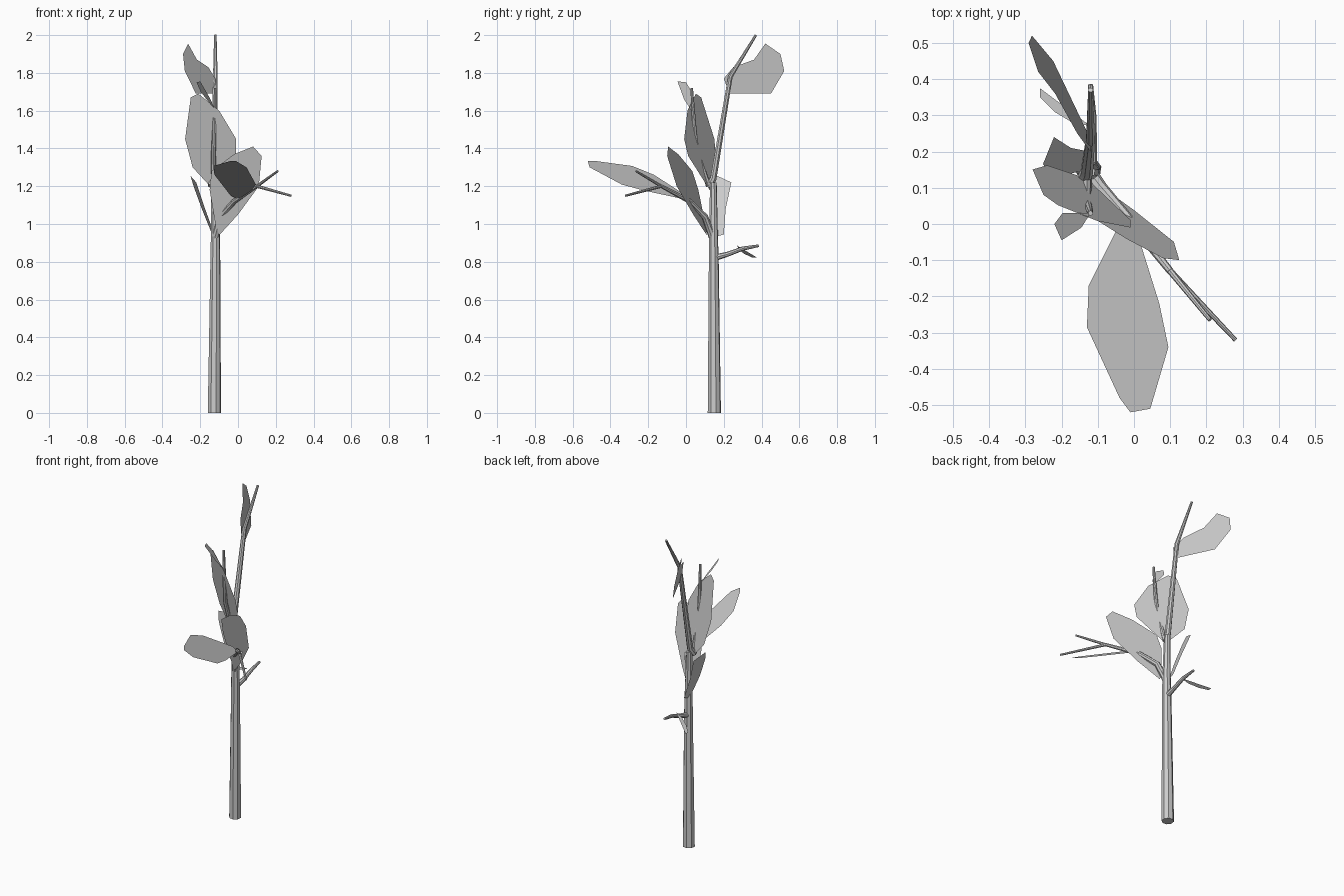
import bpy

cube = bpy.data.objects.get("Cube")
if cube:
    bpy.data.objects.remove(cube, do_unlink=True)

# One plain grey for bark and foliage
grey = bpy.data.materials.new("plain_grey")
grey.use_nodes = True
colour = (0.6, 0.6, 0.6, 1.0)
grey.diffuse_color = colour
grey.node_tree.nodes["Principled BSDF"].inputs["Base Color"].default_value = colour


def branch(name, points):
    """Tapered eight-sided tube; each point is x, y, z, radius."""
    curve = bpy.data.curves.new(name, "CURVE")
    curve.dimensions = "3D"
    curve.bevel_depth = 1.0
    curve.bevel_resolution = 2
    curve.use_fill_caps = True
    spline = curve.splines.new("POLY")
    spline.points.add(len(points) - 1)
    for target, (x, y, z, radius) in zip(spline.points, points):
        target.co = (x, y, z, 1)
        target.radius = radius
    obj = bpy.data.objects.new(name, curve)
    bpy.context.collection.objects.link(obj)
    bpy.ops.object.select_all(action="DESELECT")
    bpy.context.view_layer.objects.active = obj
    obj.select_set(True)
    bpy.ops.object.convert(target="MESH")
    obj = bpy.context.object
    obj.data.materials.clear()
    obj.data.materials.append(grey)
    bpy.ops.object.shade_smooth_by_angle()


def leaf(name, outline, place):
    """Flat leaf: a two-axis outline laid onto a tilted plane."""
    mesh = bpy.data.meshes.new(name)
    corners = [place(u, v) for u, v in outline]
    mesh.from_pydata(corners, [], [list(range(len(corners)))])
    mesh.materials.append(grey)
    obj = bpy.data.objects.new(name, mesh)
    bpy.context.collection.objects.link(obj)


# Trunk and the tall leader that bends back at the tip
branch("trunk", [(-.125, .15, 0, .036), (-.12, .147, .8, .027),
                 (-.12, .145, .96, .024), (-.125, .145, 1.22, .018)])
branch("leader", [(-.14, .12, 1.2, .02), (-.13, .145, 1.24, .018),
                  (-.12, .235, 1.78, .013), (-.12, .37, 2, .007)])

# Low twig pointing backward
branch("low_twig", [(-.12, .145, .82, .018), (-.115, .22, .84, .013),
                    (-.115, .3, .87, .011), (-.12, .385, .885, .007)])

# Forked branch reaching forward
fork = (.1, -.13, 1.2)
branch("forked_branch", [(-.12, .14, .93, .02), (-.09, .1, 1.04, .017),
                         (-.02, .02, 1.12, .014), (*fork, .01)])
branch("fork_upper", [(*fork, .009), (.21, -.265, 1.28, .006)])
branch("fork_lower", [(*fork, .009), (.28, -.32, 1.15, .006)])

# Slim upright shoot
branch("upright_shoot", [(-.13, .12, 1.2, .014), (-.13, .06, 1.38, .012),
                         (-.125, .045, 1.5, .011), (-.12, .03, 1.72, .007)])

# Leaf spreading to the front, outlined in plan
leaf("front_leaf",
     [(-.04, 0), (-.125, -.17), (-.13, -.285), (-.04, -.48), (-.01, -.52),
      (.045, -.51), (.095, -.34), (.07, -.22), (.02, -.06), (0, 0)],
     lambda x, y: (x, y, 1.13 - .53 * x - .38 * y))

# Large upright leaves, outlined in elevation
leaf("left_leaf",
     [(-.1, .94), (0, 1.05), (.11, 1.2), (.125, 1.36), (.08, 1.41),
      (-.02, 1.37), (-.14, 1.28), (-.15, 1.18), (-.12, 1)],
     lambda x, z: (x, .327 - .42 * x - .275 * z, z))
leaf("right_leaf",
     [(-.13, 1.18), (-.01, 1.36), (-.01, 1.45), (-.1, 1.6), (-.21, 1.69),
      (-.25, 1.67), (-.28, 1.45), (-.24, 1.3)],
     lambda x, z: (x, .328 - .593 * x - .237 * z, z))

# Steep leaves, outlined from the side
leaf("top_leaf",
     [(.2, 1.77), (.23, 1.69), (.45, 1.69), (.52, 1.81), (.5, 1.9),
      (.42, 1.955), (.36, 1.87), (.25, 1.83)],
     lambda y, z: (.347 - .478 * y - .21 * z, y, z))
leaf("back_leaf",
     [(.15, .93), (.2, .945), (.21, 1.08), (.24, 1.22), (.165, 1.255),
      (.145, 1.2), (.135, 1.08)],
     lambda y, z: (.19 + .23 * y - .382 * z, y, z))
leaf("small_leaf",
     [(.03, 1.6), (-.01, 1.66), (-.045, 1.755), (0, 1.75), (.03, 1.7)],
     lambda y, z: (1.131 - .53 * y - .772 * z, y, z))

# Narrow leaf on the low twig, outlined in plan
leaf("twig_leaf",
     [(-.12, .27), (-.17, .28), (-.22, .31), (-.26, .35), (-.26, .375),
      (-.2, .33)],
     lambda x, y: (x, y, .94 + .45 * x))
